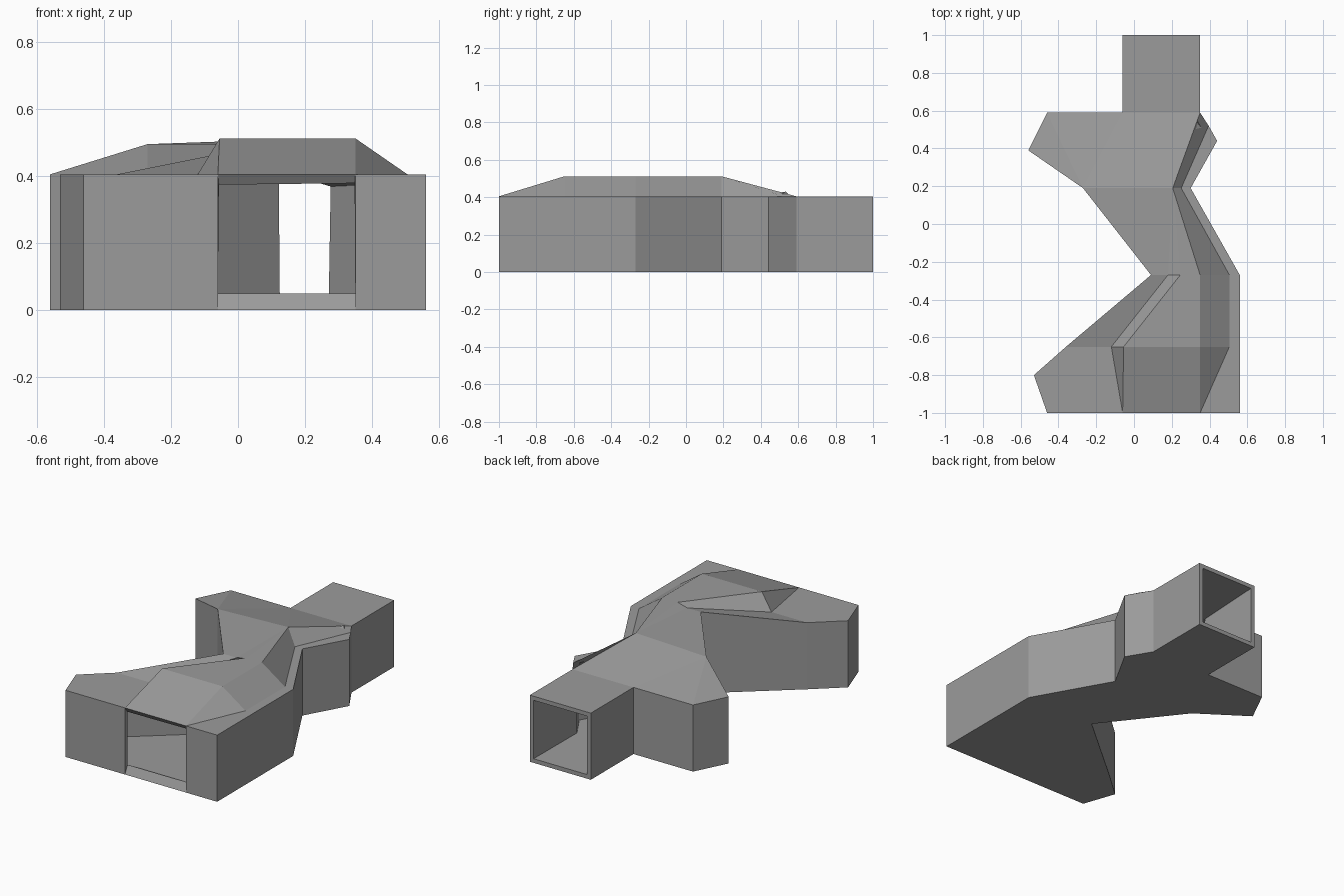
import bpy
import bmesh

cube = bpy.data.objects.get("Cube")
if cube:
    bpy.data.objects.remove(cube, do_unlink=True)

EAVES, INNER_EAVES, RIDGE = 0.405, 0.495, 0.512

# Ground plan, counter-clockwise from the front corner
plan = {
    "a": (-0.46, -1), "b": (-0.06, -1), "c": (0.35, -1), "d": (0.56, -1),
    "e": (0.56, -0.27), "f": (0.30, 0.19), "g": (0.44, 0.44), "h": (0.35, 0.59),
    "i": (0.35, 1), "j": (-0.06, 1), "k": (-0.06, 0.59), "l": (-0.46, 0.59),
    "m": (-0.56, 0.39), "n": (-0.27, 0.19), "o": (0.09, -0.27),
    "p": (-0.36, -0.65), "q": (-0.53, -0.8),
}
raised = "no"          # plan corners where the wall rises above the eaves
doorways = ("bc", "ij")  # plan edges left open

# Roof points inside the plan
roof_points = {
    "R": (-0.055, -0.65, RIDGE), "S": (0.35, -0.65, RIDGE),
    "T": (0.35, -0.27, RIDGE), "U": (0.245, -0.27, RIDGE),
    "V": (0.18, -0.27, INNER_EAVES), "W": (-0.12, -0.65, EAVES),
    "X": (0.505, -0.65, EAVES), "Y": (0.505, -0.27, EAVES),
    "Z": (0.25, 0.19, EAVES), "A": (0.205, 0.19, RIDGE), "B": (0.395, 0.52, EAVES),
}

# Roof panels, each named by its corners
front_roof = "qabWp bRW bcSR cXS cdeYX XYTS RSTU WRUV WVop"
middle_roof = "YefZ TYZA ZfgB AZBh Bgh oVAn VUA UTA"
back_roof = "Ahk Akn nkl nlm hijk"

bm = bmesh.new()
base, top = {}, {}
for name, (x, y) in plan.items():
    base[name] = bm.verts.new((x, y, 0))
    top[name] = bm.verts.new((x, y, INNER_EAVES if name in raised else EAVES))
for name, co in roof_points.items():
    top[name] = bm.verts.new(co)

# Floor and walls
names = list(plan)
bm.faces.new([base[n] for n in reversed(names)])
for s, t in zip(names, names[1:] + names[:1]):
    if s + t not in doorways:
        bm.faces.new((base[s], base[t], top[t], top[s]))

# Roof
for panel in (front_roof + " " + middle_roof + " " + back_roof).split():
    bm.faces.new([top[n] for n in panel])
bmesh.ops.recalc_face_normals(bm, faces=bm.faces[:])

# Make sure the shell faces outward, with the floor looking down
bm.faces.ensure_lookup_table()
bm.normal_update()
if bm.faces[0].normal.z > 0:
    bmesh.ops.reverse_faces(bm, faces=bm.faces[:])

mesh = bpy.data.meshes.new("tunnel_shell")
bm.to_mesh(mesh)
bm.free()
tunnel = bpy.data.objects.new("tunnel_shell", mesh)
bpy.context.collection.objects.link(tunnel)

# Wall thickness, added on the inside
solid = tunnel.modifiers.new("wall_thickness", "SOLIDIFY")
solid.thickness = 0.025
solid.offset = -1
solid.use_even_offset = True

# Plain grey
grey = bpy.data.materials.new("plain_grey")
grey.use_nodes = True
colour = (0.33, 0.33, 0.33, 1)
grey.diffuse_color = colour
grey.node_tree.nodes["Principled BSDF"].inputs["Base Color"].default_value = colour
mesh.materials.append(grey)
